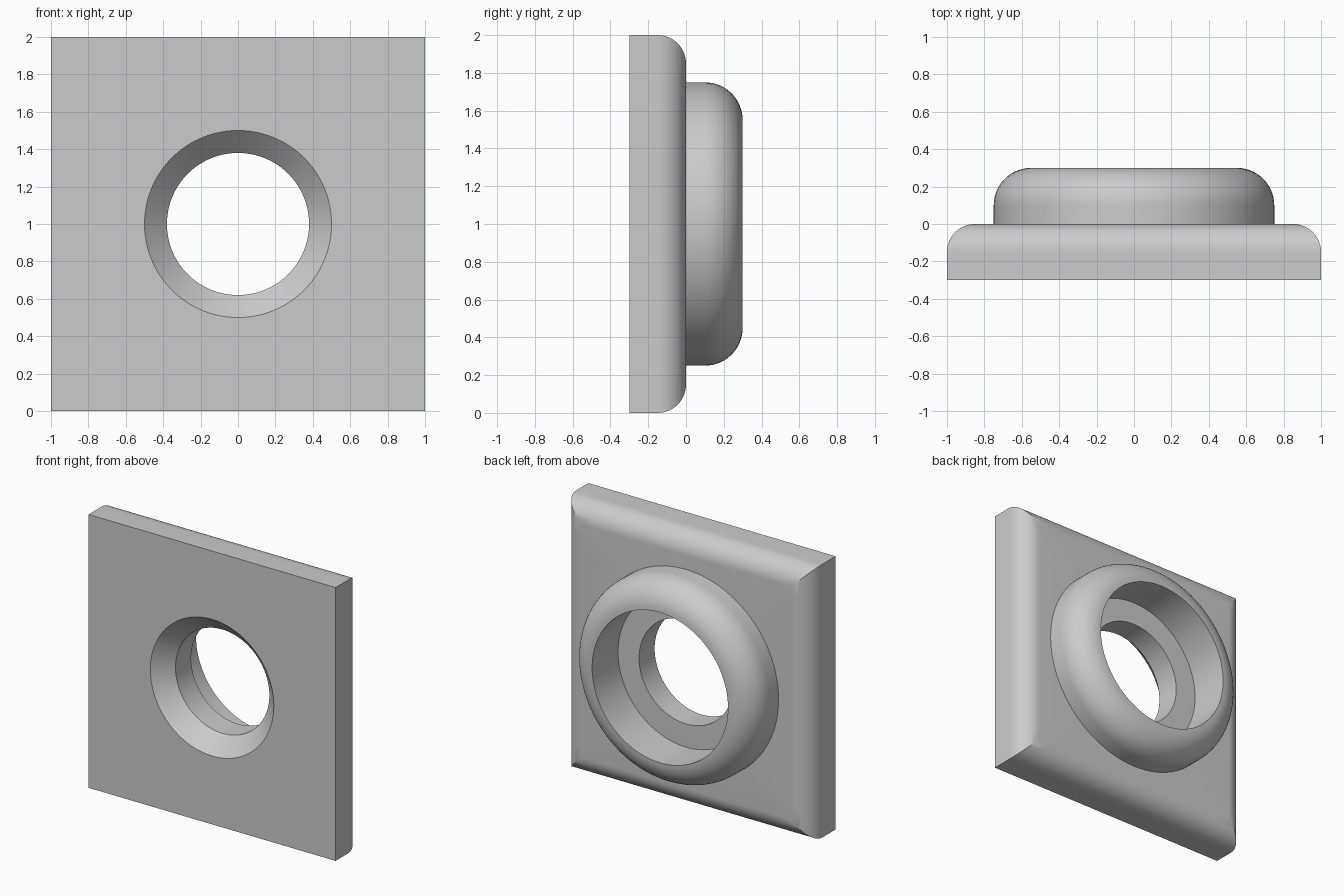
import bpy
import bmesh
from math import sin, cos, pi, radians

if "Cube" in bpy.data.objects:
    bpy.data.objects.remove(bpy.data.objects["Cube"])

SEGMENTS = 96   # divisible by eight, so square sections get true corners
CENTRE_Z = 1.0

grey = bpy.data.materials.new("plain grey")
grey.use_nodes = True
grey.diffuse_color = (0.6, 0.6, 0.6, 1)
grey.node_tree.nodes["Principled BSDF"].inputs["Base Color"].default_value = grey.diffuse_color


def circle(radius, y):
    return [(radius * cos(2 * pi * i / SEGMENTS), y, radius * sin(2 * pi * i / SEGMENTS))
            for i in range(SEGMENTS)]


def square(half, y):
    loop = []
    for x, _, z in circle(1, y):
        scale = half / max(abs(x), abs(z))
        loop.append((x * scale, y, z * scale))
    return loop


def rounded(section, size, y, radius, steps=14):
    """Sections of a quarter-round edge that ends at depth y."""
    angles = [pi / 2 * i / steps for i in range(steps + 1)]
    return [section(size - radius + radius * cos(a), y - radius + radius * sin(a))
            for a in angles]


def build(name, loops):
    """Join a closed chain of sections around the y axis."""
    bm = bmesh.new()
    rows = [[bm.verts.new((x, y, z + CENTRE_Z)) for x, y, z in loop] for loop in loops]
    for row, following in zip(rows, rows[1:] + rows[:1]):
        for i in range(SEGMENTS):
            j = (i + 1) % SEGMENTS
            bm.faces.new((row[i], row[j], following[j], following[i]))
    bmesh.ops.recalc_face_normals(bm, faces=bm.faces)
    mesh = bpy.data.meshes.new(name)
    bm.to_mesh(mesh)
    bm.free()
    mesh.materials.append(grey)
    obj = bpy.data.objects.new(name, mesh)
    bpy.context.collection.objects.link(obj)
    bpy.ops.object.select_all(action="DESELECT")
    obj.select_set(True)
    bpy.context.view_layer.objects.active = obj
    bpy.ops.object.shade_smooth_by_angle(angle=radians(30))


# Square plate: rounded back edges, through hole, chamfered front opening
build("square_plate",
      [square(1, -0.3)]
      + rounded(square, 1, 0, 0.15)
      + [circle(0.38, 0), circle(0.38, -0.18), circle(0.5, -0.3)])

# Raised collar on the back, seated slightly into the plate
build("back_collar",
      [circle(0.75, -0.05)]
      + rounded(circle, 0.75, 0.3, 0.2)
      + [circle(0.55, -0.05)])
